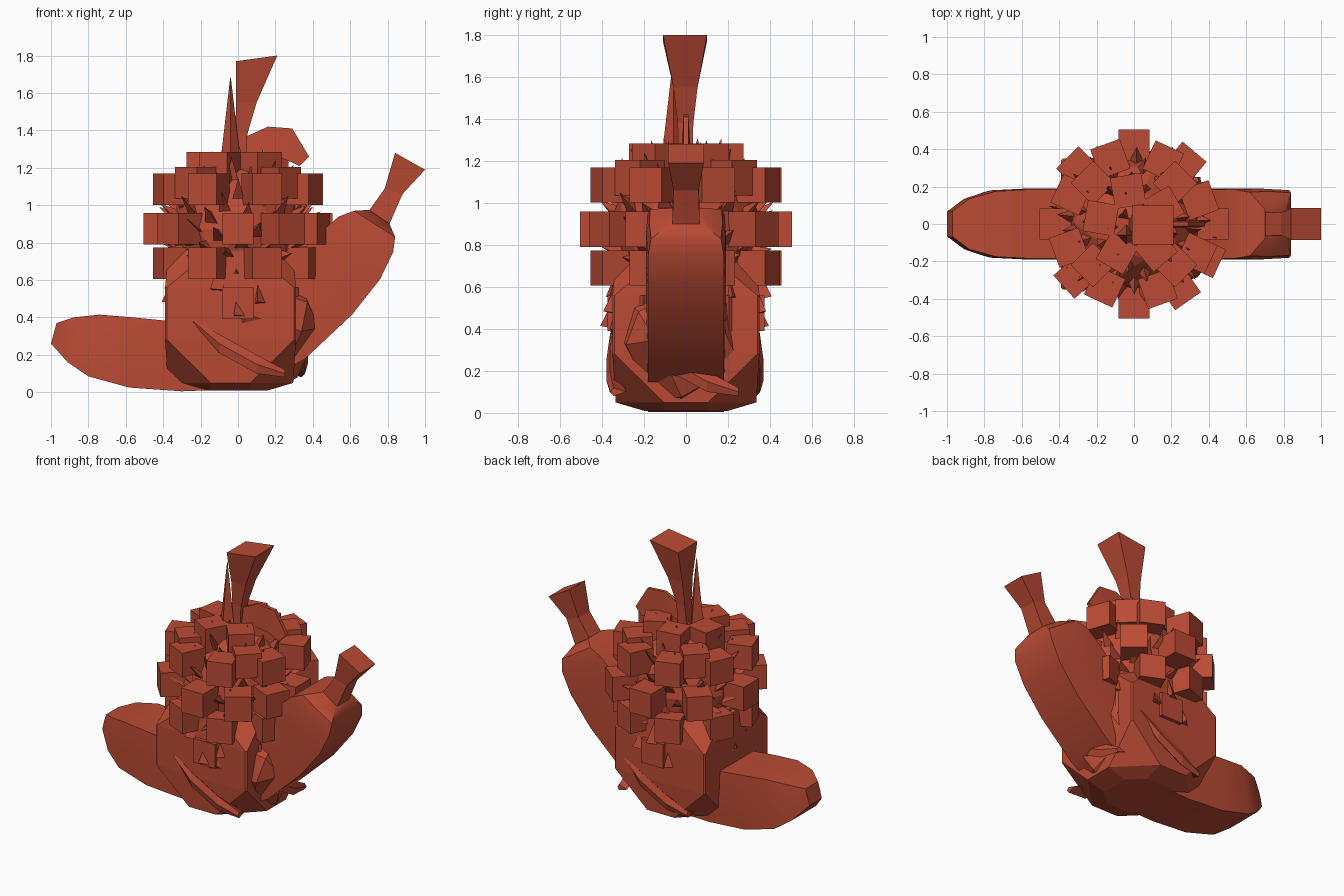
import bpy, bmesh, math, random
from mathutils import Vector, Matrix

if "Cube" in bpy.data.objects:
    bpy.data.objects.remove(bpy.data.objects["Cube"])

random.seed(4)
red = bpy.data.materials.new("red")
red.diffuse_color = (0.5, 0.07, 0.035, 1)
red.use_nodes = True
red.node_tree.nodes["Principled BSDF"].inputs["Base Color"].default_value = red.diffuse_color


def finish(name, bm, smooth=None):
    bmesh.ops.recalc_face_normals(bm, faces=bm.faces[:])
    me = bpy.data.meshes.new(name)
    bm.to_mesh(me)
    bm.free()
    ob = bpy.data.objects.new(name, me)
    bpy.context.collection.objects.link(ob)
    me.materials.append(red)
    if smooth:
        bpy.ops.object.select_all(action='DESELECT')
        ob.select_set(True)
        bpy.context.view_layer.objects.active = ob
        bpy.ops.object.shade_smooth_by_angle(angle=math.radians(smooth))
    return ob


def loft(name, rings, smooth=None):
    bm = bmesh.new()
    loops = [[bm.verts.new(p) for p in r] for r in rings]
    for a, b in zip(loops, loops[1:]):
        for i in range(len(a)):
            j = (i + 1) % len(a)
            bm.faces.new((a[i], a[j], b[j], b[i]))
    bm.faces.new(loops[0][::-1])
    bm.faces.new(loops[-1])
    return finish(name, bm, smooth)


def section(top, bot, w):
    # six-sided slice between a top and a bottom point in the xz plane
    t, b = Vector((top[0], 0, top[1])), Vector((bot[0], 0, bot[1]))
    pts = []
    for f, s in ((0, -.97), (.45, -1), (1, -.95), (1, .95), (.45, 1), (0, .97)):
        p = t.lerp(b, f)
        p.y = s * w
        pts.append(p)
    return pts


# banana with its stalk
banana = [((-.97, .37), (-1, .26), .07), ((-.88, .40), (-.91, .16), .14),
          ((-.74, .415), (-.80, .085), .18), ((-.56, .40), (-.58, .025), .19),
          ((-.36, .38), (-.30, .005), .19), ((-.1, .39), (.08, .02), .19),
          ((.12, .50), (.36, .18), .19), ((.26, .66), (.61, .415), .19),
          ((.40, .82), (.76, .605), .19), ((.54, .94), (.83, .75), .19),
          ((.62, .97), (.84, .83), .175), ((.70, .975), (.81, .90), .08)]
loft("banana", [section(*r) for r in banana], 35)
stalk = [((.70, .97), (.81, .90), .065), ((.785, 1.09), (.88, 1.06), .06),
         ((.84, 1.28), (1.0, 1.19), .085)]
loft("banana_stalk", [[(p[0], s * w, p[1]) for p, s in ((t, -1), (b, -1), (b, 1), (t, 1))]
                      for t, b, w in stalk])


# chunky fruit at the base: a block with large triangular corner cuts
def chamfered(z, h, c, cx=-.04):
    k = h - c
    return [(cx + x, y, z) for x, y in ((h, -k), (h, k), (k, h), (-k, h),
                                        (-h, k), (-h, -k), (-k, -h), (k, -h))]


loft("apple", [chamfered(.01, .2, .1), chamfered(.05, .335, .23), chamfered(.28, .35, .01),
               chamfered(.56, .35, .01), chamfered(.76, .33, .23)])

# second tilted fruit poking out low on the right
bm = bmesh.new()
bmesh.ops.create_cube(bm, size=.56)
bmesh.ops.bevel(bm, geom=bm.edges[:], offset=.12, segments=1, affect='EDGES')
bmesh.ops.transform(bm, verts=bm.verts[:], matrix=Matrix.Translation((.1, -.02, .365))
                    @ Matrix.Rotation(.42, 4, 'Y') @ Matrix.Rotation(.4, 4, 'X')
                    @ Matrix.Rotation(.3, 4, 'Z'))
finish("tilted_fruit", bm)

# folded leaf strips across the front, right and back of the base
strip = ((-.24, .38, .01), (-.1, .26, .05), (.1, .15, .05), (.25, .10, .02))
for k, (ang, out) in enumerate(((0, .375), (90, .37), (180, .365))):
    rot = Matrix.Rotation(math.radians(ang), 3, 'Z')
    rings = []
    for x, z, w in strip:
        y = -out + .12 * abs(x)
        rings.append([rot @ Vector(p) for p in ((x, y, z - w), (x, y - .015, z),
                                               (x, y, z + w), (x, y + .06, z))])
    loft("base_leaf_%d" % k, rings)

# berry cluster core
C = Vector((0, 0, .87))
bm = bmesh.new()
bmesh.ops.create_icosphere(bm, subdivisions=2, radius=.37, matrix=Matrix.Translation(C))
finish("berry_core", bm)

# rings of cube berries: height, radius, start angle per ring
bm = bmesh.new()
eighths = [45 * i for i in range(8)]
rings = ((.475, .29, eighths), (.69, .37, [a + 20 for a in eighths]),
         (.875, .42, (0, 50, 90, 135, 180, 222, 270, 305, 335)),
         (1.085, .37, [a + 20 for a in eighths]), (1.12, .31, (45, 135, 225, 315)),
         (1.2, .18, (30, 100, 170, 240, 310)))
for z, r, angles in rings:
    for deg in angles:
        a = math.radians(deg)
        bmesh.ops.create_cube(bm, size=.168, matrix=Matrix.Translation(
            (r * math.cos(a), r * math.sin(a), z)) @ Matrix.Rotation(a, 4, 'Z'))
finish("cube_berries", bm)

# little three-sided spikes between the berries
bm = bmesh.new()
N = 150
for i in range(N):
    h = 1 - 1.9 * (i + .5) / N
    a = i * 2.39996
    d = Vector((math.sqrt(1 - h * h) * math.cos(a), math.sqrt(1 - h * h) * math.sin(a), h))
    lift = (d + Vector((0, 0, .5))).normalized()
    m = Matrix.Translation(C + d * .38) @ lift.to_track_quat('Z', 'Y').to_matrix().to_4x4()
    bmesh.ops.create_cone(bm, cap_ends=True, segments=3, radius1=.05, radius2=.0,
                          depth=random.uniform(.12, .19), matrix=m)
finish("spikes", bm)

# small seeds standing off the apple sides below the berries
bm = bmesh.new()
for i in range(20):
    a = 2 * math.pi * i / 20
    z = .48 + .07 * (i % 3)
    d = Vector((math.cos(a), math.sin(a), 0))
    m = Matrix.Translation(d * .355 + Vector((0, 0, z))) @ Matrix.Rotation(a, 4, 'Z') \
        @ Matrix.Rotation(-.2, 4, 'Y')
    bmesh.ops.create_cone(bm, cap_ends=True, segments=3, radius1=.045, radius2=0,
                          depth=.15, matrix=m)
finish("seeds", bm)

# top stem, flaring upward
stem = [(-.03, .04, -.035, .03, 1.2, 1.2), (-.015, .05, -.04, .035, 1.38, 1.38),
        (-.01, .1, -.06, .055, 1.55, 1.55), (-.01, .21, -.11, .1, 1.77, 1.80)]
loft("top_stem", [[(a, c, e), (b, c, f), (b, d, f), (a, d, e)] for a, b, c, d, e, f in stem])

# tall pointed sprout beside the stem
bm = bmesh.new()
bmesh.ops.create_cone(bm, cap_ends=True, segments=4, radius1=.06, radius2=.002, depth=.5,
                      matrix=Matrix.Translation((-.04, -.06, 1.43)))
finish("sprout", bm)

# thin curled leaf on top
leaf = [(.05, 1.37, 1.25), (.16, 1.42, 1.27), (.29, 1.41, 1.25), (.38, 1.26, 1.21)]
loft("top_leaf", [[(x, -.012, a), (x, .012, a), (x - .05, .02, b), (x - .05, -.02, b)]
                  for x, a, b in leaf])
